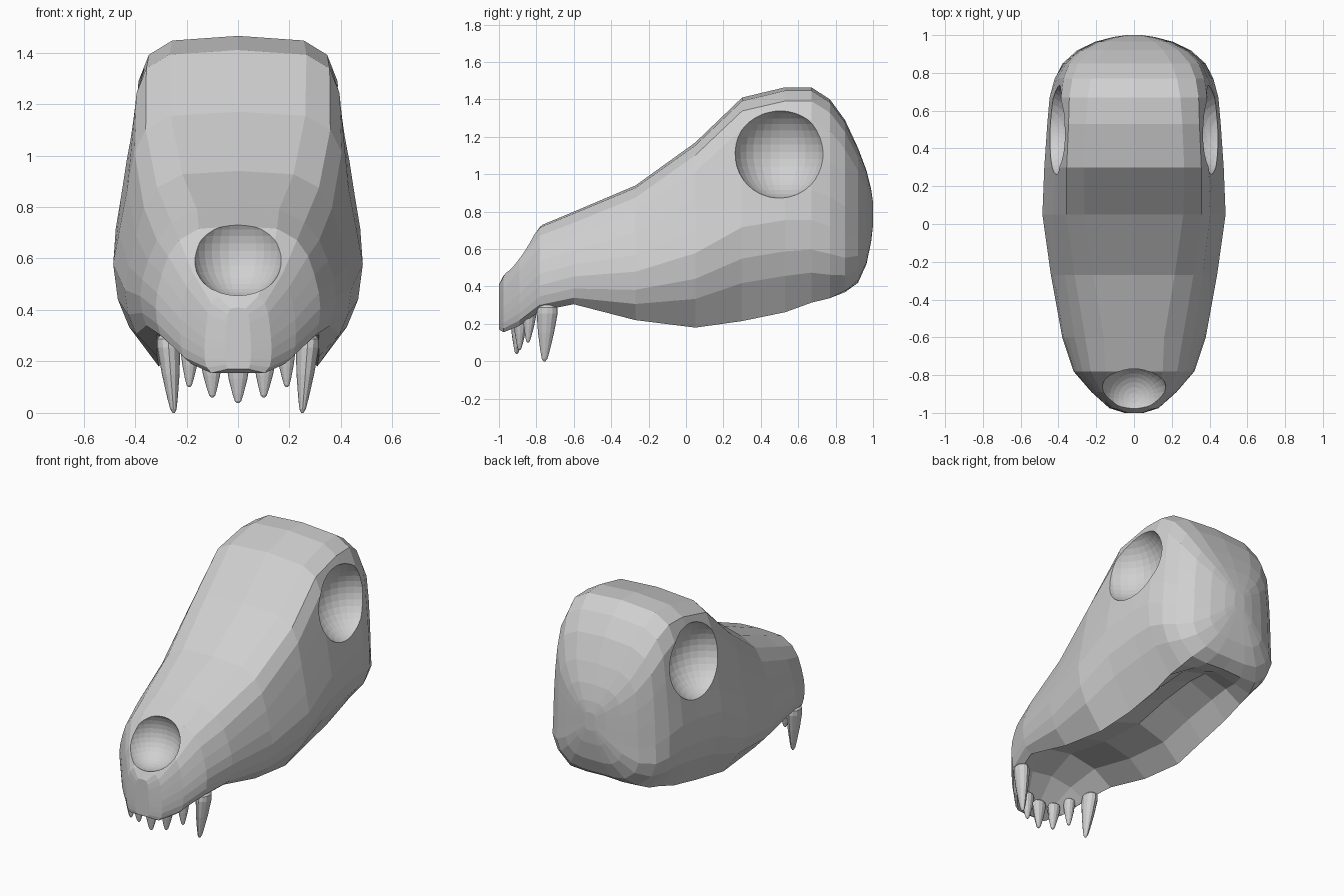
import bpy, bmesh, math
from mathutils import Vector

if "Cube" in bpy.data.objects:
    bpy.data.objects.remove(bpy.data.objects["Cube"])

bone = bpy.data.materials.new("bone grey")
bone.diffuse_color = (0.63, 0.63, 0.63, 1)
bone.use_nodes = True
bone.node_tree.nodes["Principled BSDF"].inputs["Base Color"].default_value = bone.diffuse_color


def loft(name, rings):
    """Skin a list of closed rings and cap both ends."""
    bm = bmesh.new()
    rows = [[bm.verts.new(p) for p in ring] for ring in rings]
    n = len(rows[0])
    for a, b in zip(rows, rows[1:]):
        for i in range(n):
            j = (i + 1) % n
            bm.faces.new((a[i], a[j], b[j], b[i]))
    bm.faces.new(rows[0])
    bm.faces.new(rows[-1])
    bmesh.ops.recalc_face_normals(bm, faces=bm.faces[:])
    me = bpy.data.meshes.new(name)
    bm.to_mesh(me)
    bm.free()
    me.materials.append(bone)
    ob = bpy.data.objects.new(name, me)
    bpy.context.collection.objects.link(ob)
    return ob


# Half cross-sections (width fraction, height fraction), top to underside
FRONT = [(0, 1), (.6, .98), (.8, .89), (.9, .76), (.95, .6), (.99, .44),
         (1, .3), (.99, .17), (.94, .07), (.8, 0), (.4, 0), (0, 0)]
SNOUT = [(0, 1), (.42, .98), (.68, .88), (.83, .74), (.92, .58), (.98, .43),
         (1, .3), (.98, .17), (.94, .07), (.83, 0), (.5, .17), (0, .24)]
HEAD = [(0, 1), (.56, .985), (.75, .94), (.83, .86), (.88, .72), (.95, .54),
        (1, .42), (.96, .28), (.86, .17), (.6, 0), (.38, .1), (0, .16)]
BACK = [(0, 1), (.52, .985), (.78, .93), (.91, .83), (.95, .67), (.97, .5),
        (.98, .33), (1, .2), (.9, .1), (.66, .02), (.35, 0), (0, 0)]
SHAPES = [FRONT, SNOUT, HEAD, BACK, BACK]

# Stations along the skull: y, half width, bottom z, top z, shape blend 0..3
STATIONS = [
    (-1.0, .05, .17, .41, 0), (-.975, .13, .155, .46, 0),
    (-.89, .225, .19, .585, .25), (-.78, .32, .27, .725, .7),
    (-.6, .38, .305, .80, 1), (-.27, .44, .22, .94, 1.5),
    (.05, .485, .18, 1.17, 1.85), (.3, .475, .215, 1.41, 2),
    (.53, .46, .26, 1.465, 2.1), (.67, .45, .305, 1.465, 2.35),
    (.77, .425, .325, 1.4, 2.6), (.85, .38, .36, 1.29, 2.9),
    (.92, .3, .42, 1.14, 3), (.965, .205, .52, 1.02, 3),
    (.99, .11, .64, .92, 3), (1.0, .04, .73, .85, 3)]

rings = []
for y, w, zb, zt, s in STATIONS:
    k = int(s)
    half = []
    for (ax, az), (bx, bz) in zip(SHAPES[k], SHAPES[k + 1]):
        fx, fz = ax + (bx - ax) * (s - k), az + (bz - az) * (s - k)
        half.append((fx * w, y, zb + fz * (zt - zb)))
    rings.append(half + [(-x, v, z) for x, v, z in half[-2:0:-1]])
skull = loft("skull", rings)

# Eye sockets and nose opening, carved with spheres
for name, loc, r in (("right_socket_cutter", (.49, .5, 1.12), .252),
                     ("left_socket_cutter", (-.49, .5, 1.12), .252),
                     ("nose_cutter", (0, -.92, .63), .183)):
    bpy.ops.mesh.primitive_uv_sphere_add(segments=32, ring_count=20, radius=r, location=loc)
    cutter = bpy.context.object
    cutter.name = name
    cutter.hide_render = True
    cutter.data.materials.append(bone)
    mod = skull.modifiers.new(name, 'BOOLEAN')
    mod.operation = 'DIFFERENCE'
    mod.solver = 'EXACT'
    mod.object = cutter
    bpy.context.view_layer.objects.active = skull
    bpy.ops.object.modifier_apply(modifier=mod.name)
    bpy.data.objects.remove(cutter)


def tooth(name, root, tip, rx, ry):
    """Blunt tapered tooth from root to tip."""
    root, tip = Vector(root), Vector(tip)
    rows = []
    for t, k in ((0, .7), (.04, .93), (.15, 1), (.5, .76), (.8, .46), (.95, .28), (1, .1)):
        c = root.lerp(tip, t)
        rows.append([(c.x + rx * k * math.cos(a), c.y + ry * k * math.sin(a), c.z)
                     for a in (i * math.tau / 12 for i in range(12))])
    return loft(name, rows)


# Canines and the row of small front teeth
for side, s in (("right", 1), ("left", -1)):
    tooth(side + "_canine", (s * .273, -.74, .30), (s * .25, -.757, 0), .045, .056)
    tooth(side + "_inner_incisor", (s * .105, -.885, .23), (s * .1, -.89, .06), .043, .036)
    tooth(side + "_outer_incisor", (s * .185, -.835, .27), (s * .19, -.845, .1), .038, .036)
tooth("middle_incisor", (0, -.9, .22), (0, -.905, .038), .047, .036)
